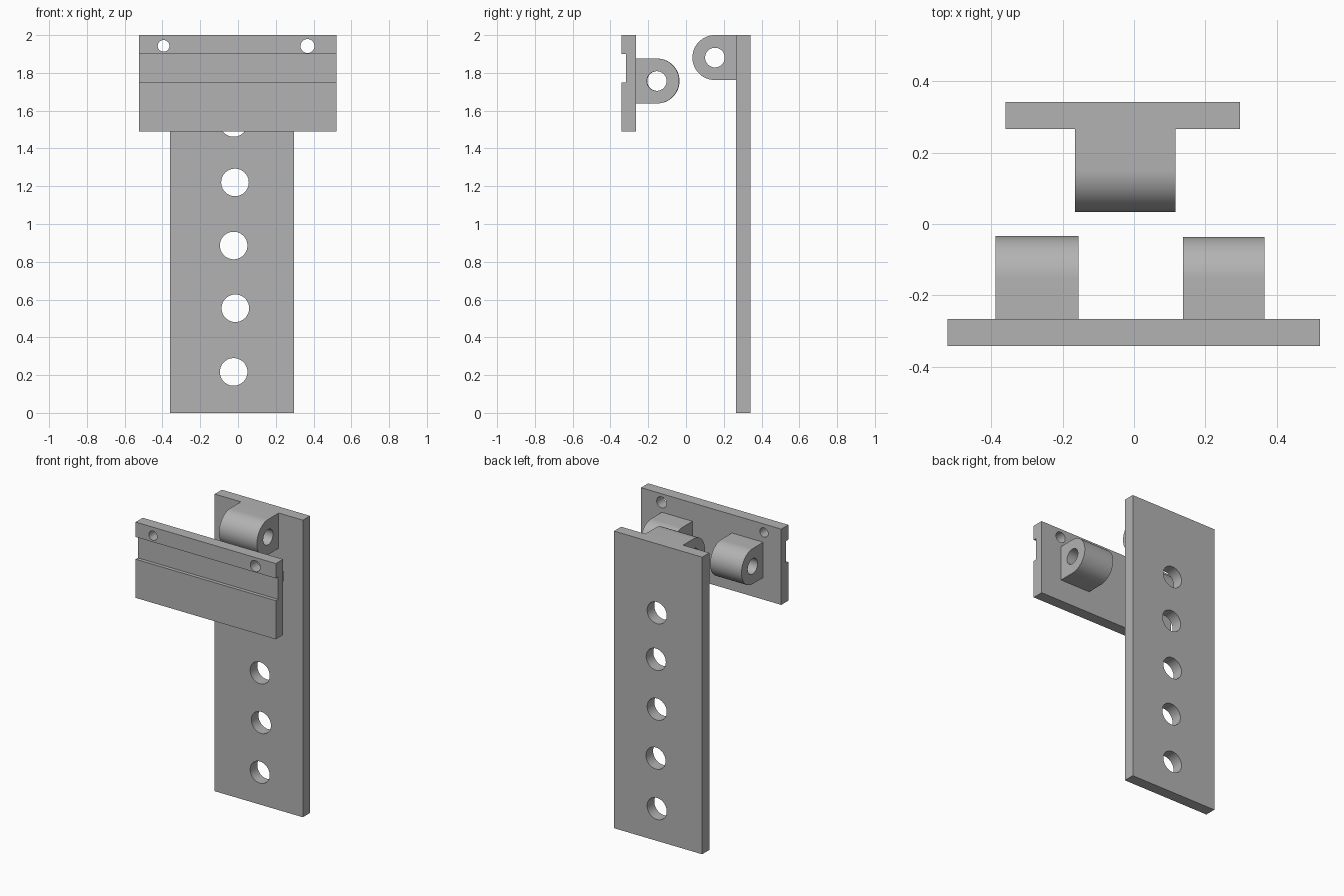
import bpy, bmesh, math
from mathutils import Matrix, Vector

if "Cube" in bpy.data.objects:
    bpy.data.objects.remove(bpy.data.objects["Cube"], do_unlink=True)

grey = bpy.data.materials.new("plain grey")
grey.use_nodes = True
GREY = (0.45, 0.45, 0.45, 1)
grey.diffuse_color = GREY
grey.node_tree.nodes["Principled BSDF"].inputs["Base Color"].default_value = GREY


def prism(name, outline, x0, x1):
    """Extrude a (y, z) outline along x."""
    bm = bmesh.new()
    face = bm.faces.new([bm.verts.new((x0, y, z)) for y, z in outline])
    new = bmesh.ops.extrude_face_region(bm, geom=[face])["geom"]
    verts = [v for v in new if isinstance(v, bmesh.types.BMVert)]
    bmesh.ops.translate(bm, verts=verts, vec=(x1 - x0, 0, 0))
    bmesh.ops.recalc_face_normals(bm, faces=bm.faces)
    mesh = bpy.data.meshes.new(name)
    bm.to_mesh(mesh)
    bm.free()
    obj = bpy.data.objects.new(name, mesh)
    bpy.context.collection.objects.link(obj)
    mesh.materials.append(grey)
    return obj


def drill(obj, center, radius, axis):
    """Cut a round hole through the part, along x or y."""
    turn = Matrix.Rotation(math.pi / 2, 4, "Y" if axis == "x" else "X")
    bm = bmesh.new()
    bmesh.ops.create_cone(bm, cap_ends=True, segments=48, radius1=radius, radius2=radius,
                          depth=0.6, matrix=Matrix.Translation(Vector(center)) @ turn)
    mesh = bpy.data.meshes.new("hole_cutter")
    bm.to_mesh(mesh)
    bm.free()
    mesh.materials.append(grey)
    cutter = bpy.data.objects.new("hole_cutter", mesh)
    bpy.context.collection.objects.link(cutter)
    mod = obj.modifiers.new("hole", "BOOLEAN")
    mod.operation, mod.solver, mod.object = "DIFFERENCE", "EXACT", cutter
    bpy.context.view_layer.objects.active = obj
    bpy.ops.object.modifier_apply(modifier=mod.name)
    bpy.data.objects.remove(cutter, do_unlink=True)


def smooth(obj):
    bpy.ops.object.select_all(action="DESELECT")
    obj.select_set(True)
    bpy.context.view_layer.objects.active = obj
    bpy.ops.object.shade_smooth_by_angle(angle=math.radians(30))


def knuckle(name, x0, x1, cy, cz, base_y, radius=0.119, bore=0.052):
    """Hinge barrel: half-round nose, square root on the leaf, bored along x."""
    side = 1 if cy > base_y else -1
    steps = 32
    nose = [(cy + side * radius * math.cos(a), cz + radius * math.sin(a))
            for a in (math.pi * (i / steps - 0.5) for i in range(steps + 1))]
    obj = prism(name, [(base_y, cz - radius)] + nose + [(base_y, cz + radius)], x0, x1)
    drill(obj, ((x0 + x1) / 2, cy, cz), bore, "x")
    smooth(obj)


# Tall back leaf with a column of holes
back_leaf = prism("back_leaf", [(0.266, 0), (0.342, 0), (0.342, 2), (0.266, 2)], -0.36, 0.297)
for x, z in [(-0.023, 0.217), (-0.014, 0.554), (-0.023, 0.886), (-0.016, 1.22), (-0.023, 1.535)]:
    drill(back_leaf, (x, 0.3, z), 0.073, "y")
smooth(back_leaf)

# Wide front leaf with a shallow groove and two screw holes
front_leaf = prism("front_leaf", [(-0.342, 1.49), (-0.266, 1.49), (-0.266, 2), (-0.342, 2),
                                  (-0.342, 1.9), (-0.318, 1.9), (-0.318, 1.75), (-0.342, 1.75)],
                   -0.523, 0.521)
drill(front_leaf, (-0.394, -0.3, 1.943), 0.031, "y")
drill(front_leaf, (0.368, -0.3, 1.942), 0.037, "y")
smooth(front_leaf)

# Interlocking knuckles
knuckle("back_knuckle", -0.165, 0.117, 0.153, 1.881, 0.266)
knuckle("front_right_knuckle", -0.389, -0.156, -0.153, 1.757, -0.266)
knuckle("front_left_knuckle", 0.138, 0.366, -0.155, 1.757, -0.266)
